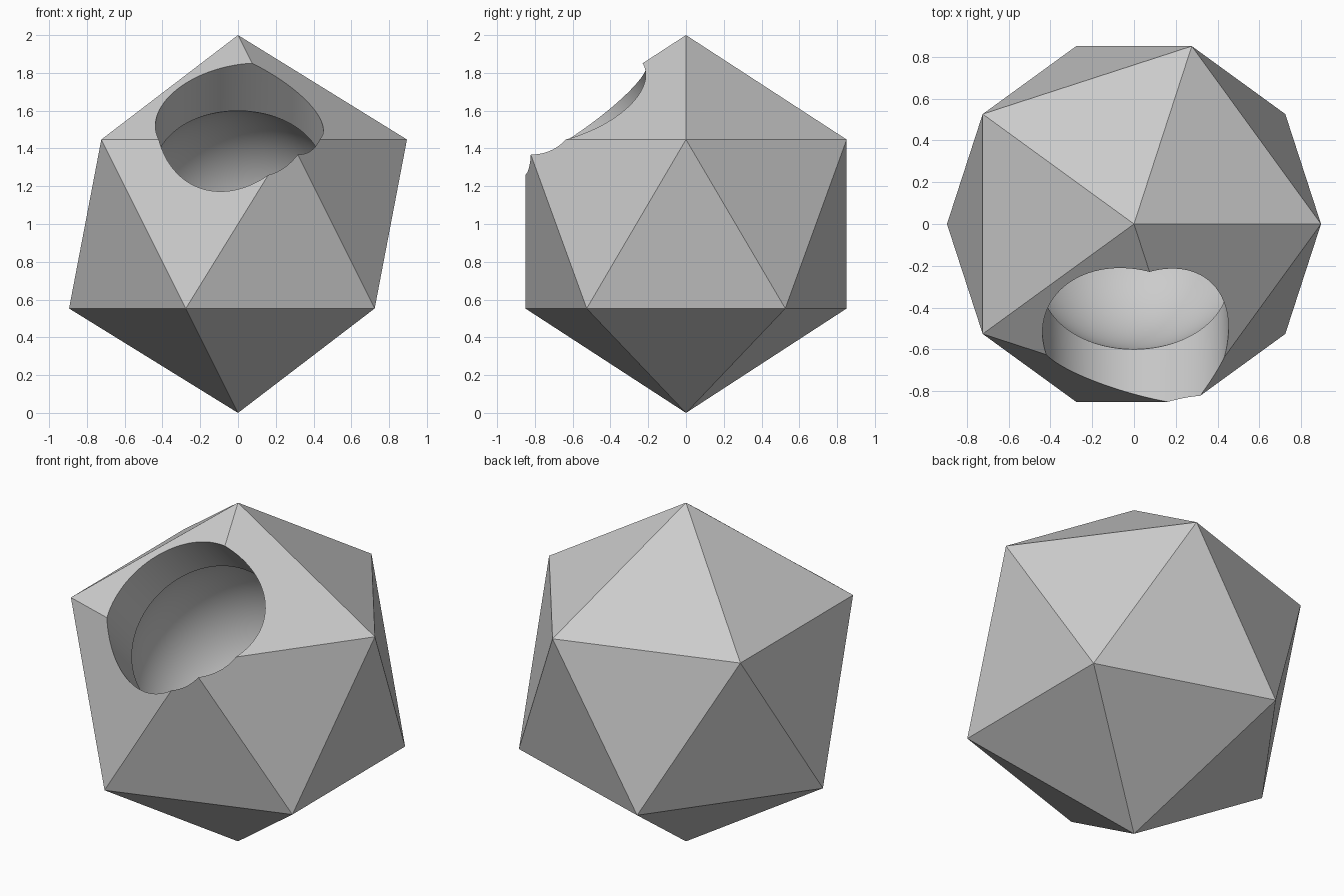
import bpy, bmesh, math
from mathutils import Matrix, Vector

cube = bpy.data.objects.get("Cube")
if cube:
    bpy.data.objects.remove(cube)

CENTRE = Matrix.Translation((0, 0, 1))
CAVITY_R, BORE_R, REACH = 0.6, 0.445, 1.3
BORE_AXIS = Vector((0.014, -1, 1)).normalized()

grey = bpy.data.materials.new("plain grey")
colour = (0.6, 0.6, 0.6, 1)
grey.diffuse_color = colour
grey.use_nodes = True
grey.node_tree.nodes["Principled BSDF"].inputs["Base Color"].default_value = colour


def make_object(name, bm):
    mesh = bpy.data.meshes.new(name)
    bm.to_mesh(mesh)
    bm.free()
    mesh.materials.append(grey)
    obj = bpy.data.objects.new(name, mesh)
    bpy.context.collection.objects.link(obj)
    return obj


# Solid twenty-sided body standing on a point
bm = bmesh.new()
bmesh.ops.create_icosphere(bm, subdivisions=1, radius=1, matrix=CENTRE)
body = make_object("hollow_icosahedron", bm)

# Lathed cutter: round cavity that opens into a straight bore
bm = bmesh.new()
arc_end = math.pi - math.asin(BORE_R / CAVITY_R)
steps = 40
profile = []
for i in range(steps + 1):
    a = arc_end * i / steps
    profile.append((CAVITY_R * math.sin(a), -CAVITY_R * math.cos(a)))
profile += [(BORE_R, REACH), (0, REACH)]
verts = [bm.verts.new((r, 0, h)) for r, h in profile]
edges = [bm.edges.new(pair) for pair in zip(verts, verts[1:])]
bmesh.ops.spin(bm, geom=verts + edges, cent=(0, 0, 0), axis=(0, 0, 1),
               angle=math.tau, steps=96, use_duplicate=False)
bmesh.ops.remove_doubles(bm, verts=bm.verts, dist=0.0001)
bmesh.ops.recalc_face_normals(bm, faces=bm.faces)
tilt = BORE_AXIS.to_track_quat("Z", "Y").to_matrix().to_4x4()
bm.transform(CENTRE @ tilt)
cutter = make_object("cavity_cutter", bm)
cutter.hide_render = True

# Carve the cavity and bore out of the body
cut = body.modifiers.new("carve", "BOOLEAN")
cut.operation = "DIFFERENCE"
cut.solver = "EXACT"
cut.object = cutter
bpy.ops.object.select_all(action="DESELECT")
body.select_set(True)
bpy.context.view_layer.objects.active = body
bpy.ops.object.modifier_apply(modifier=cut.name)
bpy.data.objects.remove(cutter)

# Smooth cavity, crisp facets and rims
bpy.ops.object.shade_smooth_by_angle(angle=math.radians(25))
